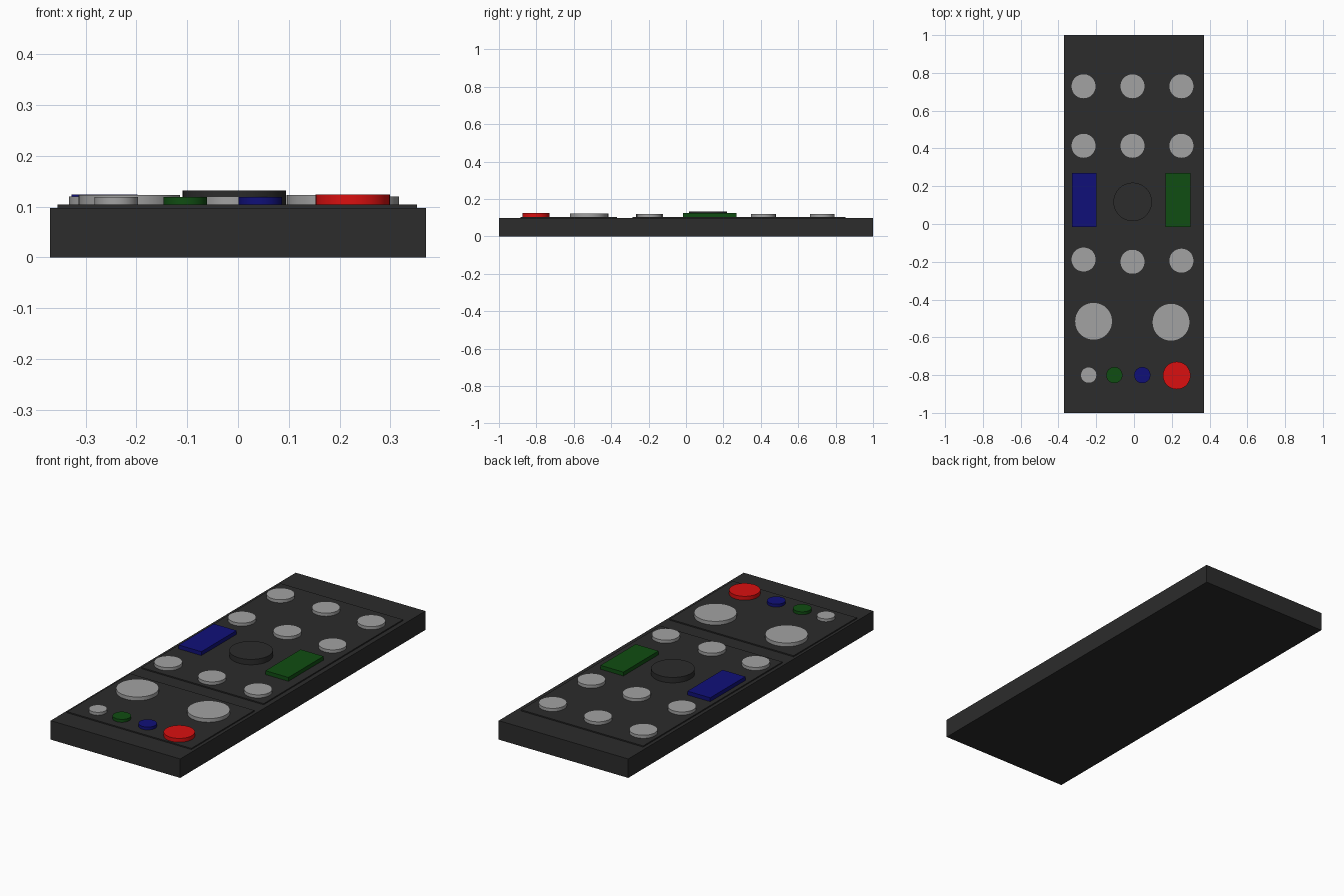
import bpy
import math

if "Cube" in bpy.data.objects:
    bpy.data.objects.remove(bpy.data.objects["Cube"])


def material(name, r, g, b):
    m = bpy.data.materials.new(name)
    m.diffuse_color = (r, g, b, 1)
    m.use_nodes = True
    m.node_tree.nodes["Principled BSDF"].inputs["Base Color"].default_value = m.diffuse_color
    return m


DARK = material("dark_plastic", 0.025, 0.025, 0.025)
GREY = material("grey_rubber", 0.36, 0.36, 0.36)
RED = material("red_rubber", 0.7, 0.005, 0.005)
GREEN = material("green_rubber", 0.005, 0.075, 0.006)
BLUE = material("blue_rubber", 0.005, 0.005, 0.19)
BASE = 0.09  # buttons start slightly inside the body


def box(name, x0, x1, y0, y1, z0, z1, mat):
    bpy.ops.mesh.primitive_cube_add(
        size=1, location=((x0 + x1) / 2, (y0 + y1) / 2, (z0 + z1) / 2))
    o = bpy.context.object
    o.name = name
    o.scale = (x1 - x0, y1 - y0, z1 - z0)
    bpy.ops.object.transform_apply(location=False, rotation=False, scale=True)
    o.data.materials.append(mat)


def disc(name, x, y, radius, top, mat):
    bpy.ops.mesh.primitive_cylinder_add(
        vertices=48, radius=radius, depth=top - BASE,
        location=(x, y, (BASE + top) / 2))
    o = bpy.context.object
    o.name = name
    o.data.materials.append(mat)
    bpy.ops.object.shade_smooth_by_angle(angle=math.radians(30))


# Body and the two raised face panels
box("body", -0.37, 0.37, -1, 1, 0, 0.098, DARK)
box("upper_panel", -0.352, 0.346, -0.285, 0.852, BASE, 0.104, DARK)
box("lower_panel", -0.356, 0.353, -0.885, -0.37, BASE, 0.104, DARK)

# Grid of round keys above and below the central pad
for row, ys in enumerate([(0.729,) * 3, (0.414,) * 3, (-0.188, -0.2, -0.194)]):
    for col, x in enumerate((-0.267, -0.008, 0.251)):
        disc(f"key_{row + 1}_{col + 1}", x, ys[col], 0.066, 0.12, GREY)

# Central pad with a rocker on each side
disc("central_pad", -0.007, 0.117, 0.102, 0.132, DARK)
box("left_rocker", -0.328, -0.198, -0.016, 0.271, BASE, 0.124, BLUE)
box("right_rocker", 0.168, 0.299, -0.016, 0.271, BASE, 0.124, GREEN)

# Lower panel: two large keys and a row of coloured ones
disc("large_key_left", -0.214, -0.515, 0.1, 0.123, GREY)
disc("large_key_right", 0.196, -0.52, 0.1, 0.123, GREY)
disc("small_key_grey", -0.24, -0.8, 0.043, 0.119, GREY)
disc("small_key_green", -0.104, -0.8, 0.043, 0.119, GREEN)
disc("small_key_blue", 0.044, -0.8, 0.043, 0.119, BLUE)
disc("power_key", 0.226, -0.802, 0.073, 0.124, RED)
